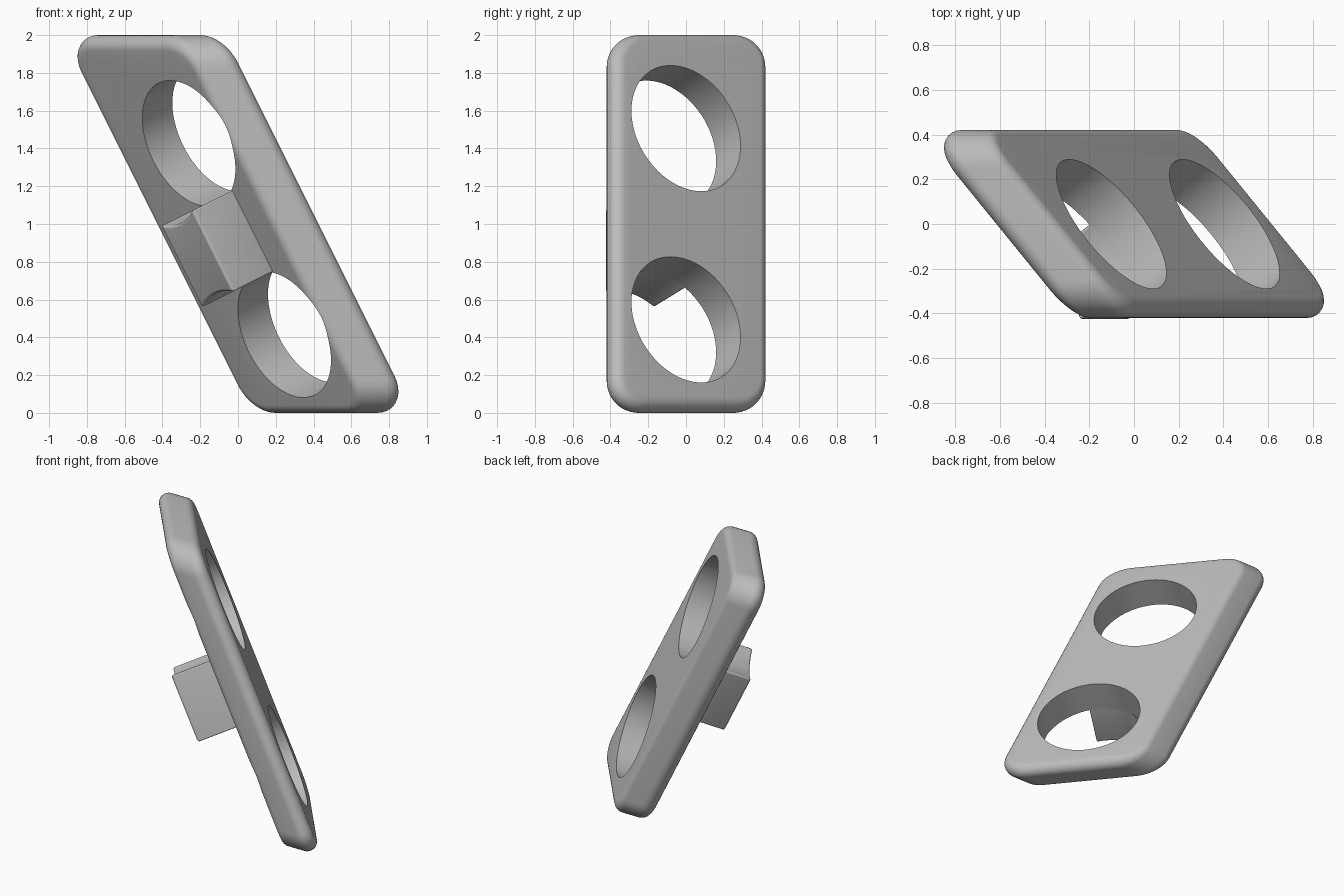
import bpy, bmesh, math
from mathutils import Vector, Matrix

cube = bpy.data.objects.get("Cube")
if cube:
    bpy.data.objects.remove(cube, do_unlink=True)

grey = bpy.data.materials.new("plain grey")
grey.use_nodes = True
colour = (0.5, 0.5, 0.5, 1)
grey.diffuse_color = colour
grey.node_tree.nodes["Principled BSDF"].inputs["Base Color"].default_value = colour

# Slanted frame: along the plate, across it, and out of its face
turn, tilt = math.radians(36), math.atan(0.5)
along = Vector((-math.sin(tilt), 0, math.cos(tilt)))
normal = Vector((math.cos(turn) * math.cos(tilt), math.sin(turn),
                 math.cos(turn) * math.sin(tilt)))
across = normal.cross(along)
frame = Matrix((along, across, normal)).transposed().to_4x4()

HALF_W, HEIGHT, CORNER, FILLET = 0.42, 2.0, 0.17, 0.062
THICK, HOLE_R, HOLE_OFF = 0.22, 0.357, 0.566
mid = Vector((0, 0, HEIGHT / 2))
face_mid = mid + Vector((THICK / 2 / normal.x, 0, 0))


def new_object(name, bm):
    bmesh.ops.recalc_face_normals(bm, faces=bm.faces)
    mesh = bpy.data.meshes.new(name)
    bm.to_mesh(mesh)
    bm.free()
    mesh.materials.append(grey)
    obj = bpy.data.objects.new(name, mesh)
    bpy.context.collection.objects.link(obj)
    return obj


def select(obj):
    bpy.ops.object.select_all(action="DESELECT")
    obj.select_set(True)
    bpy.context.view_layer.objects.active = obj


def apply_modifiers(obj):
    select(obj)
    for name in [m.name for m in obj.modifiers]:
        bpy.ops.object.modifier_apply(modifier=name)


def fillet_section(y, z, out, steps=8):
    """Rounded wall section between the two slanted faces."""
    points = []
    for side in (-1, 1):
        level = side * (THICK / 2 - FILLET)
        x = (level - normal.y * y - normal.z * (z - mid.z)) / normal.x
        centre = Vector((x, y, z))
        start, end = (-normal, out) if side < 0 else (out, normal)
        for i in range(steps + 1):
            points.append(centre + FILLET * start.slerp(end, i / steps))
    return points


# Plate: rounded rectangle swept along x between two slanted faces
bm = bmesh.new()
sections = []
for q in range(4):
    sy = 1 if q in (0, 3) else -1
    sz = 1 if q < 2 else -1
    for i in range(13):
        a = math.radians(90 * q + 90 * i / 12)
        out = Vector((0, math.cos(a), math.sin(a)))
        inner = CORNER - FILLET
        y = sy * (HALF_W - CORNER) + inner * out.y
        z = mid.z + sz * (HEIGHT / 2 - CORNER) + inner * out.z
        sections.append([bm.verts.new(p) for p in fillet_section(y, z, out)])
for a, b in zip(sections, sections[1:] + sections[:1]):
    for i in range(len(a) - 1):
        bm.faces.new((a[i], b[i], b[i + 1], a[i + 1]))
bm.faces.new([s[0] for s in sections])
bm.faces.new([s[-1] for s in sections])
plate = new_object("plate", bm)

# Two round holes through the plate
cutters = []
for side in (-1, 1):
    bm = bmesh.new()
    centre = face_mid + along * side * HOLE_OFF
    bmesh.ops.create_cone(bm, cap_ends=True, segments=96, radius1=HOLE_R,
                          radius2=HOLE_R, depth=1.5,
                          matrix=Matrix.Translation(centre) @ frame)
    cutter = new_object("hole_cutter", bm)
    cutter.hide_render = True
    cutters.append(cutter)
    mod = plate.modifiers.new("hole", "BOOLEAN")
    mod.operation, mod.object, mod.solver = "DIFFERENCE", cutter, "EXACT"
apply_modifiers(plate)
for cutter in cutters:
    bpy.data.objects.remove(cutter, do_unlink=True)

# Block on the back face, its ends hollowed to follow the holes
BLOCK_W, BLOCK_H, SINK = 0.16, 0.29, 0.06
outline = []
for side in (1, -1):
    for i in range(17):
        s = side * BLOCK_W * (1 - i / 8)
        u = side * (HOLE_OFF - math.sqrt((HOLE_R + 0.002) ** 2 - s * s))
        outline.append((u, s))
bm = bmesh.new()
base = face_mid - normal * THICK
rings = []
for h in (SINK, -BLOCK_H):
    rings.append([bm.verts.new(base + along * u + across * s + normal * h)
                  for u, s in outline])
    bm.faces.new(rings[-1])
for i in range(len(outline)):
    j = (i + 1) % len(outline)
    bm.faces.new((rings[0][i], rings[0][j], rings[1][j], rings[1][i]))
block = new_object("back_block", bm)
bevel = block.modifiers.new("rounding", "BEVEL")
bevel.width, bevel.segments = 0.03, 5
bevel.limit_method, bevel.angle_limit = "ANGLE", math.radians(40)
apply_modifiers(block)

for obj in (plate, block):
    select(obj)
    bpy.ops.object.shade_smooth_by_angle(angle=math.radians(30))
